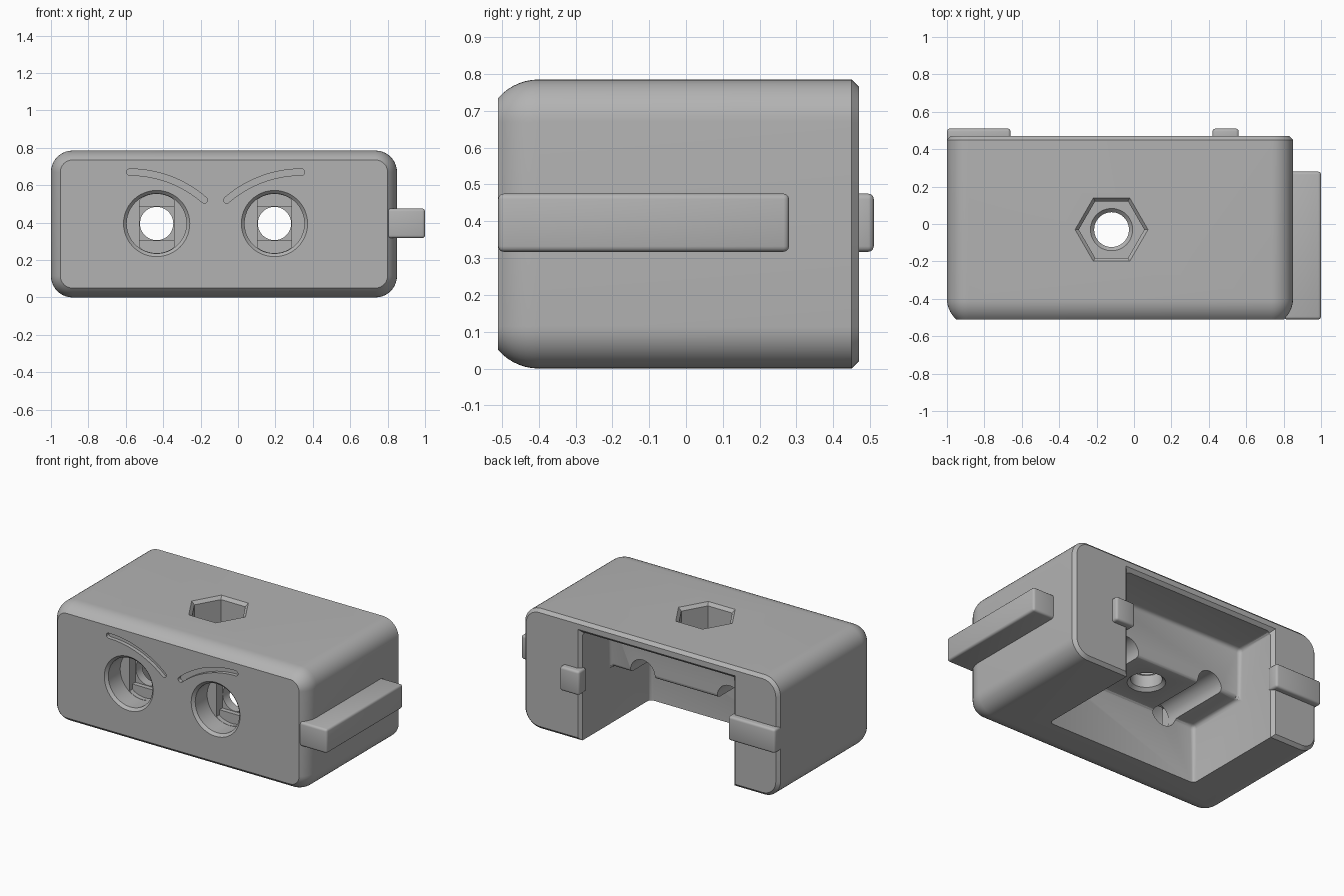
import bpy, bmesh, math
from mathutils import Vector

cube = bpy.data.objects.get("Cube")
if cube:
    bpy.data.objects.remove(cube)

grey = bpy.data.materials.new("plain_grey")
grey.use_nodes = True
grey.diffuse_color = (0.45, 0.45, 0.45, 1)
grey.node_tree.nodes["Principled BSDF"].inputs["Base Color"].default_value = (0.45, 0.45, 0.45, 1)


def loft(name, rings):
    """Closed solid skinned through matching rings of points."""
    bm = bmesh.new()
    loops = [[bm.verts.new(p) for p in ring] for ring in rings]
    n = len(loops[0])
    for a, b in zip(loops, loops[1:]):
        for i in range(n):
            j = (i + 1) % n
            bm.faces.new((a[i], a[j], b[j], b[i]))
    bm.faces.new(loops[0])
    bm.faces.new(loops[-1])
    bmesh.ops.recalc_face_normals(bm, faces=bm.faces)
    mesh = bpy.data.meshes.new(name)
    bm.to_mesh(mesh)
    bm.free()
    obj = bpy.data.objects.new(name, mesh)
    bpy.context.collection.objects.link(obj)
    mesh.materials.append(grey)
    return obj


def circle(r, n=48):
    return [(r * math.cos(math.tau * i / n), r * math.sin(math.tau * i / n)) for i in range(n)]


def rect(x0, x1, z0, z1):
    return [(x0, z0), (x1, z0), (x1, z1), (x0, z1)]


def at_y(points, y, cx=0, cz=0):
    return [Vector((cx + u, y, cz + v)) for u, v in points]


def at_z(points, z, cx, cy):
    return [Vector((cx + u, cy + v, z)) for u, v in points]


def rounded_rect(x0, x1, z0, z1, r, steps=10):
    pts = []
    for k, (cx, cz) in enumerate(rect(x0 + r, x1 - r, z0 + r, z1 - r)):
        for i in range(steps + 1):
            a = math.pi + math.pi / 2 * (k + i / steps)
            pts.append((cx + r * math.cos(a), cz + r * math.sin(a)))
    return pts


def apply_modifier(obj, kind, **settings):
    mod = obj.modifiers.new(kind.lower(), kind)
    for key, value in settings.items():
        setattr(mod, key, value)
    bpy.context.view_layer.objects.active = obj
    bpy.ops.object.modifier_apply(modifier=mod.name)


def cut(target, cutter):
    apply_modifier(target, "BOOLEAN", operation="DIFFERENCE", solver="EXACT", object=cutter)
    bpy.data.objects.remove(cutter)


def smooth(obj):
    bpy.ops.object.select_all(action="DESELECT")
    obj.select_set(True)
    bpy.context.view_layer.objects.active = obj
    bpy.ops.object.shade_smooth_by_angle(angle=math.radians(30))


def block(name, x0, x1, y0, y1, z0, z1, bevel=0.015):
    obj = loft(name, [at_y(rect(x0, x1, z0, z1), y) for y in (y0, y1)])
    apply_modifier(obj, "BEVEL", width=bevel, segments=3)
    smooth(obj)
    return obj


# Housing shell: rounded box, part-round front rim, chamfered back rim
def section(y, inset):
    return at_y(rounded_rect(-1 + inset, 0.85 - inset, inset, 0.785 - inset, 0.115 - inset), y)


R = 0.146
rings = []
for i in range(8):
    a = math.radians(49) * (1 - i / 7)
    rings.append(section(-0.40 - R * math.sin(a), R * (1 - math.cos(a))))
rings += [section(0.45, 0), section(0.47, 0.02)]
housing = loft("housing", rings)

# Stepped cavity, open at the back and the bottom
X0, X1, TOP = -0.665, 0.435, 0.71
profile = [(-0.25, -0.1), (-0.25, 0.38), (0.17, 0.38), (0.17, TOP), (0.6, TOP), (0.6, -0.1)]
cavity = loft("cavity_cutter", [[Vector((x, y, z)) for y, z in profile] for x in (X0, X1)])
apply_modifier(cavity, "BEVEL", width=0.025, segments=3)
cut(housing, cavity)
cut(housing, loft("mouth_cutter", [
    at_y(rect(X0 - d, X1 + d, -0.1, TOP + d), 0.45 + d) for d in (-0.02, 0.03)]))

# Eyes: chamfered recess, bridging steps and a through bore
EYE_Z, MIDDLE = 0.395, -0.12
for side in (-1, 1):
    ex = MIDDLE + side * 0.315
    cut(housing, loft("eye_cutter", [
        at_y(circle(r), y, ex, EYE_Z) for y, r in ((-0.53, 0.197), (-0.493, 0.16), (-0.37, 0.16))]))
    slot = [(max(-0.092, min(0.092, u)), v) for u, v in circle(0.158) if abs(v) > 0.12]
    cut(housing, loft("slot_cutter", [at_y(slot, y, ex, EYE_Z) for y in (-0.40, -0.34)]))
    square = rect(-0.092, 0.092, -0.092, 0.092)
    cut(housing, loft("square_cutter", [at_y(square, y, ex, EYE_Z) for y in (-0.41, -0.31)]))
    cut(housing, loft("bore_cutter", [at_y(circle(0.089), y, ex, EYE_Z) for y in (-0.42, 0.25)]))

    # Brow: shallow engraved arc with round ends
    bx, bz, radius, half = MIDDLE + side * 0.46, 0.06, 0.61, 0.017
    end = math.radians(41)
    brow = []
    for i in range(17):
        a = end * i / 16
        brow.append((math.sin(a) * (radius + half), math.cos(a) * (radius + half)))
    for i in range(1, 6):
        a = end + math.pi * i / 6
        brow.append((math.sin(end) * radius + half * math.sin(a),
                     math.cos(end) * radius + half * math.cos(a)))
    for i in range(17):
        a = end * (1 - i / 16)
        brow.append((math.sin(a) * (radius - half), math.cos(a) * (radius - half)))
    for i in range(1, 6):
        a = math.pi + math.pi * i / 6
        brow.append((half * math.sin(a), radius + half * math.cos(a)))
    brow = [(-side * u, v) for u, v in brow]
    cut(housing, loft("brow_cutter", [at_y(brow, y, bx, bz) for y in (-0.55, -0.485)]))

# Hexagonal pocket in the top with a bolt hole below it
HY = -0.03
cut(housing, loft("hex_cutter", [
    at_z(circle(r, 6), z, MIDDLE, HY) for z, r in ((0.805, 0.215), (0.765, 0.175), (0.5, 0.175))]))
cut(housing, loft("bolt_hole_cutter", [
    at_z(circle(r), z, MIDDLE, HY)
    for z, r in ((0.51, 0.123), (0.48, 0.093), (0.40, 0.093), (0.37, 0.123))]))
smooth(housing)

# Side rail and back tabs
block("side_rail", 0.80, 1.0, -0.51, 0.28, 0.317, 0.475)
block("wide_back_tab", -1.0, -0.66, 0.43, 0.51, 0.317, 0.475)
block("small_back_tab", 0.42, 0.56, 0.43, 0.51, 0.317, 0.475)
